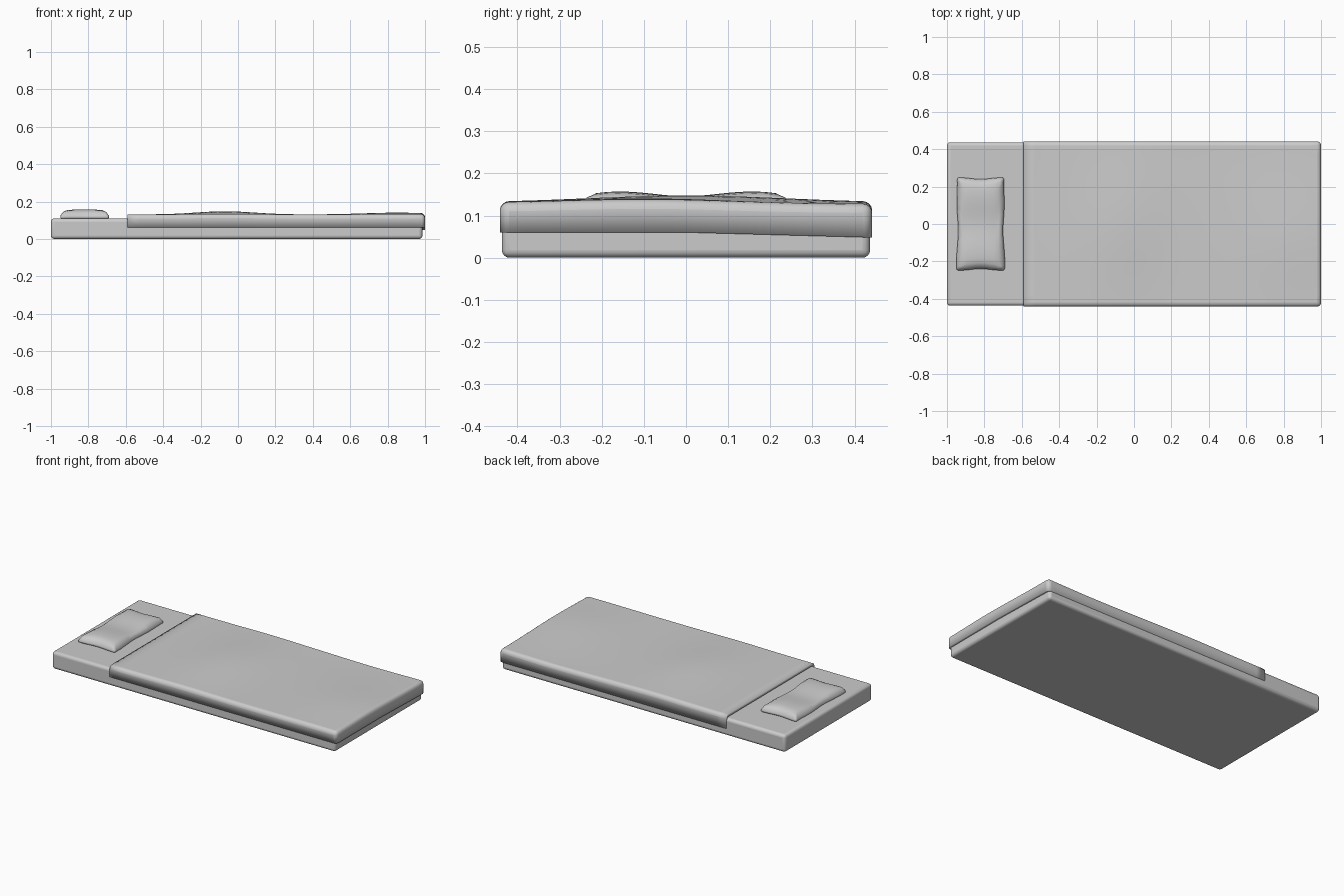
import bpy, bmesh
from math import exp, sin
from mathutils import Vector

if "Cube" in bpy.data.objects:
    bpy.data.objects.remove(bpy.data.objects["Cube"])


def box(name, x, y, z, cuts=None, shape=None, drop=None, bevel=0.02, segments=4):
    """Box from ranges, sliced into a grid, reshaped, with open sides dropped."""
    bm = bmesh.new()
    bmesh.ops.create_cube(bm, size=1)
    for v in bm.verts:
        v.co = Vector([r[0] + (c + 0.5) * (r[1] - r[0]) for c, r in zip(v.co, (x, y, z))])
    for axis, n in enumerate(cuts or ()):
        r = (x, y, z)[axis]
        for i in range(1, n):
            co, no = Vector(), Vector()
            co[axis] = r[0] + (r[1] - r[0]) * i / n
            no[axis] = 1
            bmesh.ops.bisect_plane(bm, geom=bm.verts[:] + bm.edges[:] + bm.faces[:],
                                   plane_co=co, plane_no=no)
    bm.normal_update()
    if drop:
        gone = [f for f in bm.faces if any(f.normal.dot(Vector(d)) > 0.9 for d in drop)]
        bmesh.ops.delete(bm, geom=gone, context='FACES')
    if shape:
        for v in bm.verts:
            v.co = shape(v.co)
    me = bpy.data.meshes.new(name)
    bm.to_mesh(me)
    bm.free()
    ob = bpy.data.objects.new(name, me)
    bpy.context.collection.objects.link(ob)
    m = ob.modifiers.new("round", 'BEVEL')
    m.width, m.segments, m.limit_method = bevel, segments, 'ANGLE'
    m.angle_limit = 0.7
    bpy.ops.object.select_all(action='DESELECT')
    ob.select_set(True)
    bpy.context.view_layer.objects.active = ob
    bpy.ops.object.shade_smooth_by_angle(angle=0.7)
    return ob


def bump(t, centre, width):
    return exp(-((t - centre) / width) ** 2)


# Mattress
box("mattress", (-1, 0.986), (-0.437, 0.437), (0, 0.11), bevel=0.018)


# Blanket: gently rumpled top, slightly uneven hem
def drape(p):
    q = p.copy()
    if p.z > 0.1:
        q.z += 0.017 * bump(p.x, -0.07, 0.22) * bump(p.y, 0, 0.33)
        q.z += 0.010 * bump(p.x, 0.85, 0.25) * bump(p.y, -0.1, 0.25)
        q.z -= 0.007 * bump(p.x, 0.65, 0.35) * bump(p.y, 0.44, 0.25)
    else:
        q.z -= 0.012 * max(0, p.y) / 0.44
    return q


blanket = box("blanket", (-0.59, 1), (-0.442, 0.442), (0.06, 0.131), (26, 14, 1),
              drape, [(0, 0, -1), (-1, 0, 0)], bevel=0.022)
thick = blanket.modifiers.new("thickness", 'SOLIDIFY')
thick.thickness, thick.offset = 0.016, -1


# Pillow: flared wavy base, plump ends and sagging middle
def plump(p):
    q = p.copy()
    dx, dy = p.x + 0.82, p.y
    t = (p.z - 0.108) / 0.05
    side, end = abs(dx) / 0.13, abs(dy) / 0.25
    q.x = -0.82 + dx * (1 - 0.24 * t * t) * (1 - 0.05 * bump(dy, 0, 0.1) + 0.02 * sin(22 * dy))
    q.y = dy * (1 - 0.13 * t * t) * (1 - 0.04 * bump(dx, 0, 0.07))
    if t > 0.9:
        q.z -= 0.014 * bump(dy, 0, 0.13) + 0.004 * side ** 4 + 0.006 * end ** 6
    return q


box("pillow", (-0.95, -0.69), (-0.252, 0.252), (0.108, 0.16), (8, 16, 3), plump, bevel=0.012)
